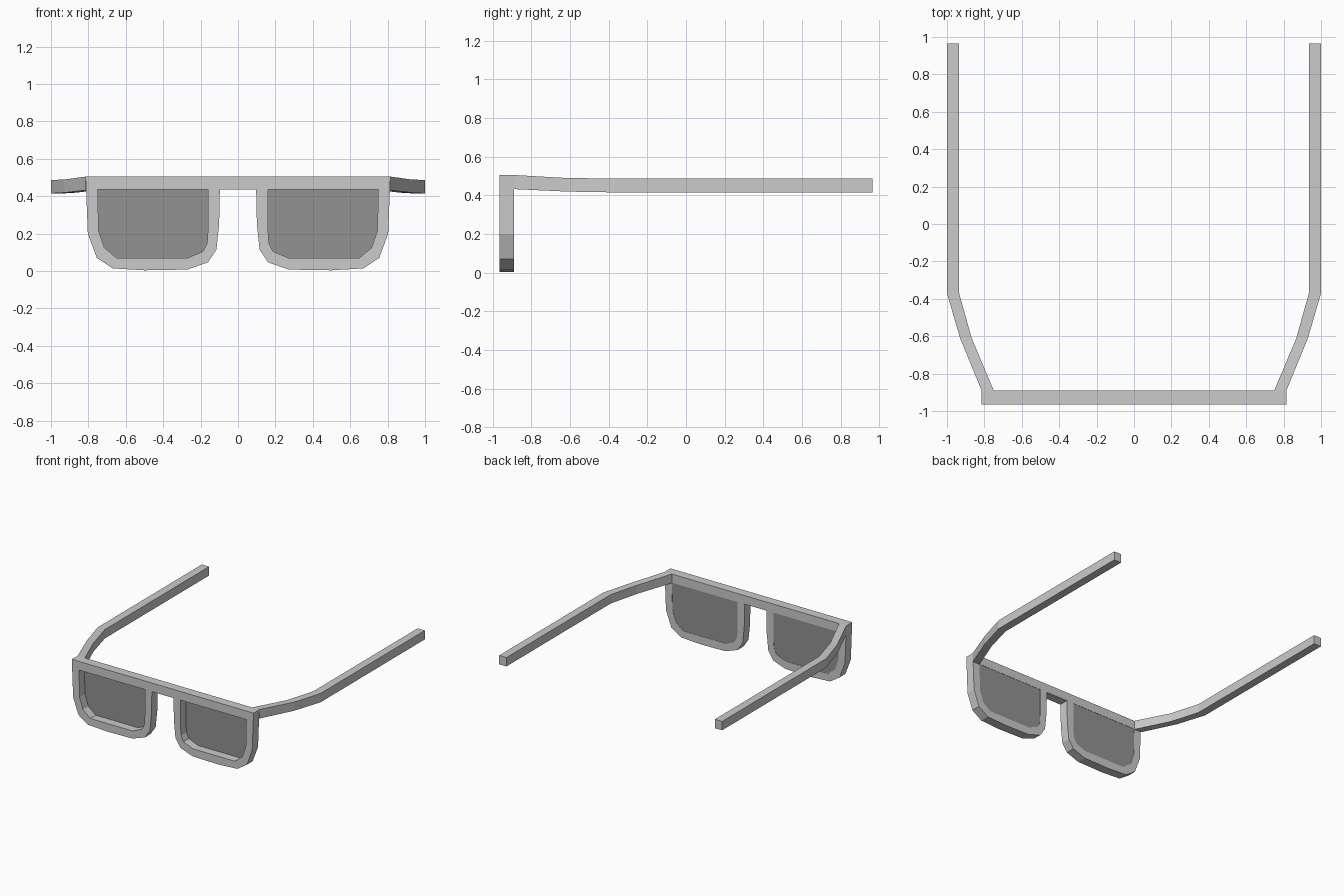
import bpy
import bmesh

if "Cube" in bpy.data.objects:
    bpy.data.objects.remove(bpy.data.objects["Cube"])


def make_object(name, verts, faces, material=None, thickness=0.0):
    """Right-hand half mesh, mirrored across x = 0."""
    me = bpy.data.meshes.new(name)
    bm = bmesh.new()
    vs = [bm.verts.new(v) for v in verts]
    for f in faces:
        bm.faces.new([vs[i] for i in f])
    bmesh.ops.recalc_face_normals(bm, faces=bm.faces)
    bm.to_mesh(me)
    bm.free()
    ob = bpy.data.objects.new(name, me)
    bpy.context.collection.objects.link(ob)
    if material:
        me.materials.append(material)
    mirror = ob.modifiers.new("mirror", 'MIRROR')
    mirror.merge_threshold = 0.0005
    if thickness:
        solid = ob.modifiers.new("thickness", 'SOLIDIFY')
        solid.thickness = thickness
        solid.offset = 0
    return ob


FRONT, BACK = -0.965, -0.89
MID = (FRONT + BACK) / 2

# Rim profiles (x, z), from outer top corner round to the bridge
outer = [(0.812, 0.435), (0.803, 0.2), (0.755, 0.07), (0.67, 0.014), (0.5, 0.004),
         (0.27, 0.008), (0.16, 0.047), (0.115, 0.115), (0.101, 0.25), (0.097, 0.435)]
inner = [(0.75, 0.435), (0.745, 0.215), (0.715, 0.125), (0.648, 0.07), (0.5, 0.07),
         (0.27, 0.07), (0.187, 0.105), (0.165, 0.15), (0.16, 0.23), (0.16, 0.435)]
n = len(outer)

# Front frame: U-shaped rim strip plus top bar
bar = [(0.815, 0.505), (0.75, 0.505), (0.16, 0.505), (0.097, 0.505), (0, 0.505), (0, 0.435)]
verts = [(x, MID, z) for x, z in outer + inner + bar]
faces = [(i, i + 1, n + i + 1, n + i) for i in range(n - 1)]
b = 2 * n
faces += [(b, 0, n, b + 1), (b + 1, n, 2 * n - 1, b + 2),
          (b + 2, 2 * n - 1, n - 1, b + 3), (b + 3, n - 1, b + 5, b + 4)]
make_object("front_frame", verts, faces, thickness=BACK - FRONT)

# Dark lenses near the back of the rims
dark = bpy.data.materials.new("dark_lens")
dark.diffuse_color = (0.29, 0.29, 0.29, 1)
dark.use_nodes = True
dark.node_tree.nodes["Principled BSDF"].inputs["Base Color"].default_value = dark.diffuse_color
make_object("lenses", [(x, BACK - 0.004, z) for x, z in inner],
            [tuple(range(n))], dark, thickness=0.004)

# Temple arms: (inner x, outer x, y, bottom z, top z) per section
sections = [(0.75, 0.815, BACK, 0.432, 0.505), (0.868, 0.93, -0.61, 0.419, 0.489),
            (0.935, 1.0, -0.37, 0.415, 0.487), (0.935, 1.0, 0.965, 0.415, 0.487)]
verts, faces = [], []
for xi, xo, y, zb, zt in sections:
    verts += [(xi, y, zb), (xo, y, zb), (xo, y, zt), (xi, y, zt)]
for s in range(len(sections) - 1):
    for k in range(4):
        a, c = 4 * s + k, 4 * s + (k + 1) % 4
        faces.append((a, c, c + 4, a + 4))
last = 4 * (len(sections) - 1)
faces += [(0, 1, 2, 3), (last, last + 1, last + 2, last + 3)]
make_object("temple_arms", verts, faces)
